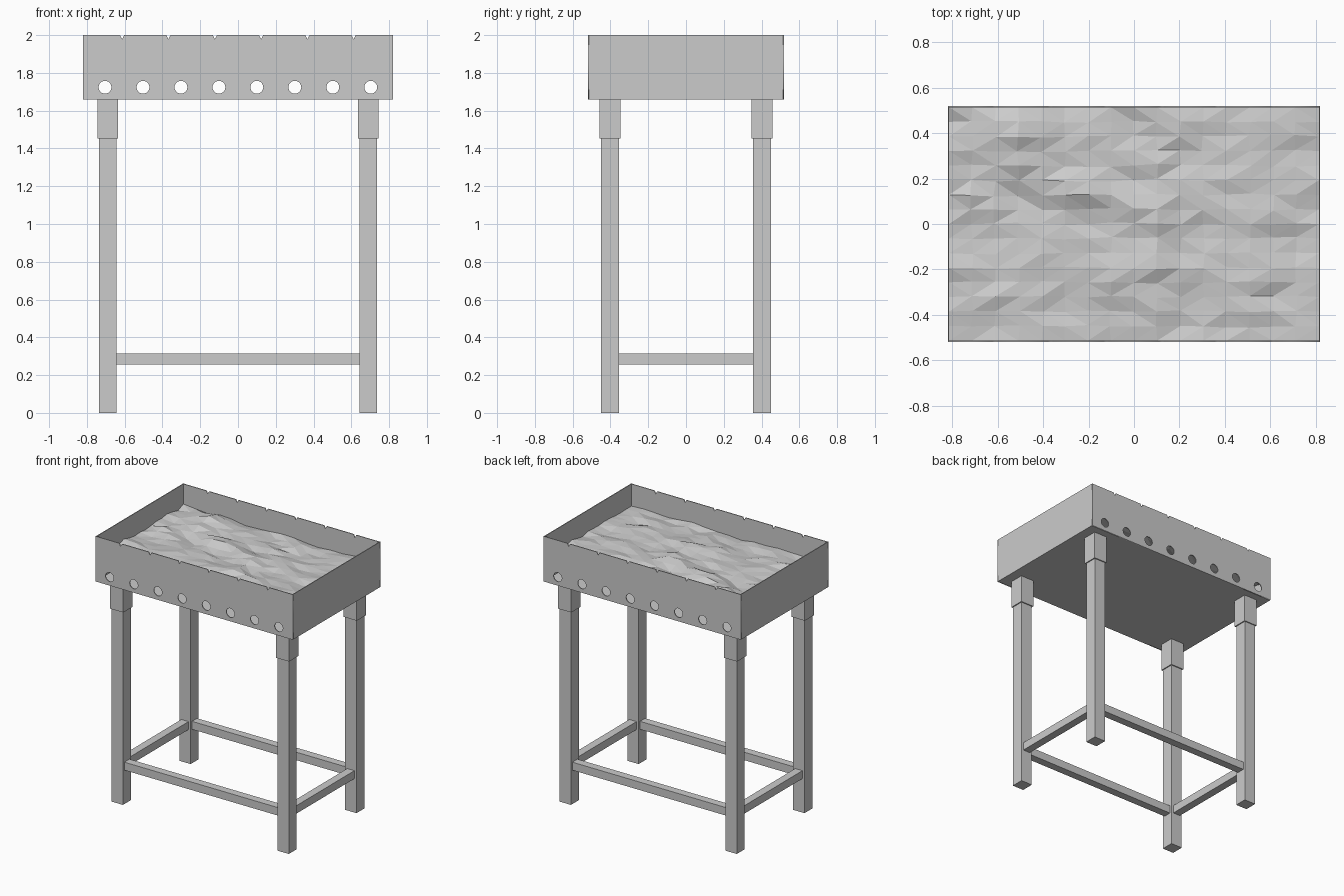
import bpy, bmesh, math
from mathutils import Vector, noise

cube = bpy.data.objects.get("Cube")
if cube:
    bpy.data.objects.remove(cube, do_unlink=True)

W, D = 0.82, 0.52            # tray half width and half depth
BASE, RIM = 1.66, 2.0        # tray bottom and rim heights
T = 0.006                    # sheet thickness
LEG_X, LEG_Y = 0.69, 0.402

steel = bpy.data.materials.new("grey steel")
steel.use_nodes = True
steel.diffuse_color = (0.6, 0.6, 0.6, 1)
steel.node_tree.nodes["Principled BSDF"].inputs["Base Color"].default_value = (0.6, 0.6, 0.6, 1)


def add_mesh(name, mesh):
    obj = bpy.data.objects.new(name, mesh)
    bpy.context.collection.objects.link(obj)
    mesh.materials.clear()
    mesh.materials.append(steel)
    return obj


def box(name, x, y, z):
    """Box from three (low, high) ranges."""
    bm = bmesh.new()
    bmesh.ops.create_cube(bm, size=1)
    for v in bm.verts:
        v.co = Vector([r[0] + (c + 0.5) * (r[1] - r[0]) for c, r in zip(v.co, (x, y, z))])
    mesh = bpy.data.meshes.new(name)
    bm.to_mesh(mesh)
    bm.free()
    return add_mesh(name, mesh)


def around(c, half):
    return (c - half, c + half)


def perforated_wall(name, y):
    """Long wall: notched outline with round air holes, extruded."""
    outline = [(-W, BASE), (W, BASE), (W, RIM)]
    for i in range(6):
        x = 0.612 - i * 0.245
        outline += [(x + 0.011, RIM), (x, RIM - 0.022), (x - 0.011, RIM)]
    outline.append((-W, RIM))
    loops = [outline]
    for i in range(8):
        x = -0.704 + i * 0.201
        loops.append([(x + 0.034 * math.cos(a * math.tau / 24),
                       1.724 + 0.034 * math.sin(a * math.tau / 24)) for a in range(24)])
    curve = bpy.data.curves.new(name + "_profile", "CURVE")
    curve.dimensions = "2D"
    curve.fill_mode = "BOTH"
    curve.extrude = T / 2
    for pts in loops:
        s = curve.splines.new("POLY")
        s.points.add(len(pts) - 1)
        for p, (px, pz) in zip(s.points, pts):
            p.co = (px, pz, 0, 1)
        s.use_cyclic_u = True
    temp = bpy.data.objects.new(name + "_profile", curve)
    bpy.context.collection.objects.link(temp)
    graph = bpy.context.evaluated_depsgraph_get()
    mesh = bpy.data.meshes.new_from_object(temp.evaluated_get(graph))
    bpy.data.objects.remove(temp, do_unlink=True)
    obj = add_mesh(name, mesh)
    obj.rotation_euler.x = math.pi / 2
    obj.location.y = y


# Tray
perforated_wall("front_wall", -D + T / 2)
perforated_wall("back_wall", D - T / 2)
for side, s in (("left", 1), ("right", -1)):
    box(side + "_wall", around(s * (W - T / 2), T / 2), (-D + T, D - T), (BASE, RIM))
box("tray_floor", (-W + T, W - T), (-D + T, D - T), (BASE, BASE + T))

# Legs with the sleeves that hold them
for side, sx in (("left", 1), ("right", -1)):
    for end, sy in (("front", -1), ("back", 1)):
        x, y = sx * LEG_X, sy * LEG_Y
        box(f"{end}_{side}_leg", around(x, 0.047), around(y, 0.047), (0, 1.5))
        box(f"{end}_{side}_sleeve", around(x, 0.055), around(y, 0.055), (1.452, BASE))

# Rails between the legs
RAIL_Z = (0.255, 0.315)
for end, s in (("front", -1), ("back", 1)):
    box(end + "_rail", (-0.643, 0.643), around(s * LEG_Y, 0.03), RAIL_Z)
for side, s in (("left", 1), ("right", -1)):
    box(side + "_rail", around(s * LEG_X, 0.03), (-0.355, 0.355), RAIL_Z)


# Coal bed: a faceted, rumpled sheet that meets the walls
def ridge(x, y, cx, cy, length, slope):
    across = y - cy - slope * (x - cx)
    along = (x - cx) / length
    return math.exp(-along ** 2 - (across / 0.07) ** 2)


bm = bmesh.new()
bmesh.ops.create_grid(bm, x_segments=16, y_segments=16, size=1)
for v in bm.verts:
    x, y = v.co.x * (W - T), v.co.y * (D - T)
    inside = abs(v.co.x) < 0.99 and abs(v.co.y) < 0.99
    n = noise.noise_vector(Vector((x * 5, y * 8, 3.7)))
    h = 1.835 + 0.03 * n.z + 0.012 * noise.noise(Vector((x * 13, y * 17, 9)))
    h += 0.035 * ridge(x, y, -0.45, 0.41, 0.3, 0)
    h += 0.04 * ridge(x, y, -0.15, 0.13, 0.35, -0.35)
    h += 0.025 * ridge(x, y, -0.1, -0.2, 0.45, 0)
    if inside:
        x += 0.012 * n.x
        y += 0.012 * n.y
    v.co = (x, y, h)
bmesh.ops.triangulate(bm, faces=bm.faces[:])
coal_mesh = bpy.data.meshes.new("coal_bed")
bm.to_mesh(coal_mesh)
bm.free()
add_mesh("coal_bed", coal_mesh)
